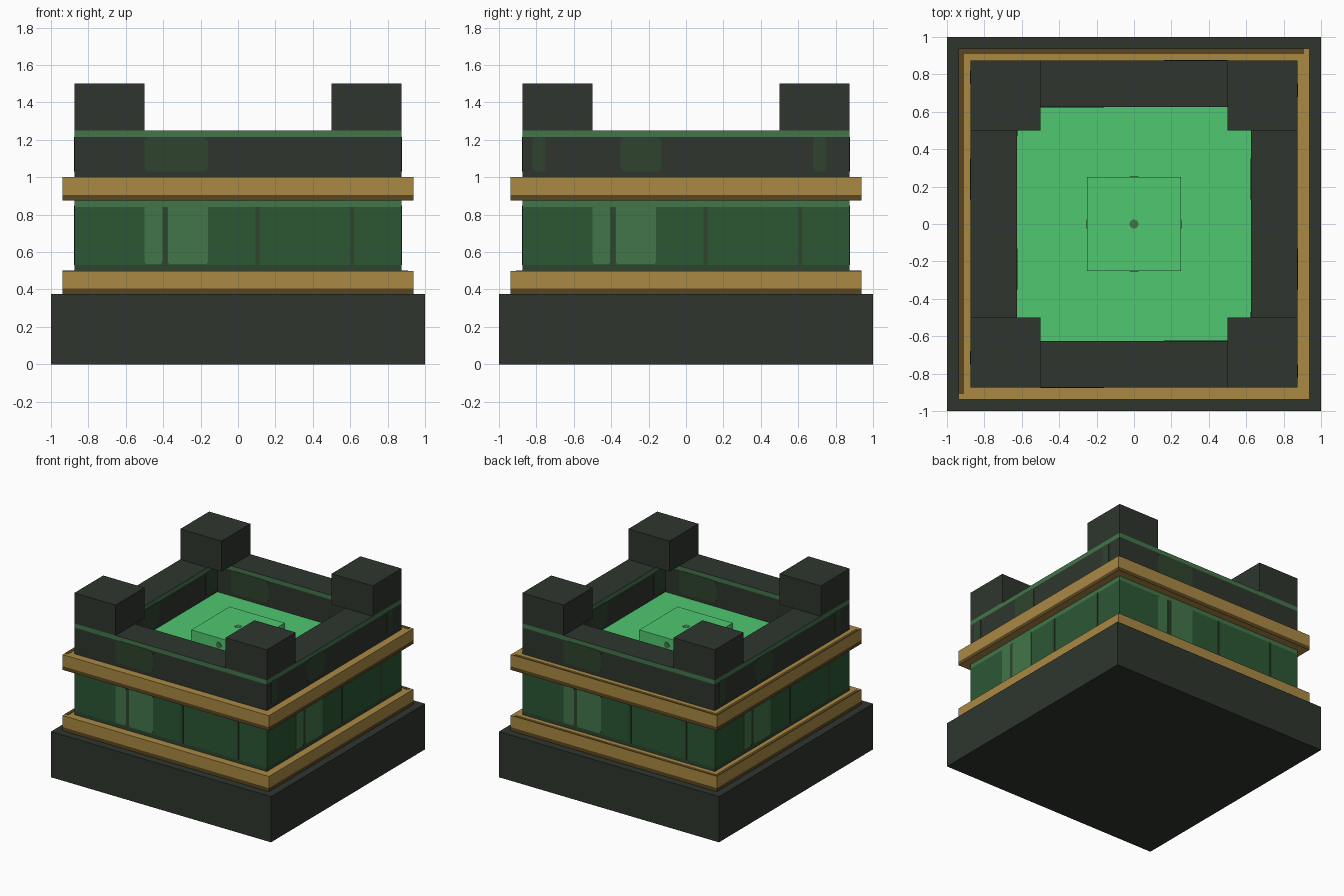
import bpy, bmesh
from math import radians, cos, sin, pi
from mathutils import Matrix, Vector

old = bpy.data.objects.get("Cube")
if old:
    bpy.data.objects.remove(old)


def material(name, rgb):
    lin = [((c / 255 + 0.055) / 1.055) ** 2.4 for c in rgb]
    m = bpy.data.materials.new(name)
    m.use_nodes = True
    m.diffuse_color = (*lin, 1)
    m.node_tree.nodes["Principled BSDF"].inputs["Base Color"].default_value = (*lin, 1)
    return m


CHARCOAL = material("charcoal", (46, 53, 46))
MOSS = material("dark_moss", (46, 68, 46))
PANEL = material("forest_green", (44, 87, 52))
LIGHT = material("light_green", (66, 118, 73))
BRIGHT = material("bright_green", (80, 200, 112))
GOLD = material("gold", (170, 137, 68))
BROWN = material("dark_gold", (90, 70, 32))


def finish(bm, name, mats):
    bmesh.ops.recalc_face_normals(bm, faces=bm.faces)
    me = bpy.data.meshes.new(name)
    bm.to_mesh(me)
    bm.free()
    for m in mats:
        me.materials.append(m)
    ob = bpy.data.objects.new(name, me)
    bpy.context.collection.objects.link(ob)
    return ob


def tier(name, half, levels, sides, cap, inner=None, centre=(0, 0)):
    """Square block, or ring when inner is given, with one colour per side layer."""
    bm = bmesh.new()
    mats = [cap] + sides
    corners = [(-1, -1), (1, -1), (1, 1), (-1, 1)]

    def shell(h):
        loops = [[bm.verts.new((centre[0] + x * h, centre[1] + y * h, z))
                  for x, y in corners] for z in levels]
        for i in range(len(sides)):
            for k in range(4):
                n = (k + 1) % 4
                f = bm.faces.new((loops[i][k], loops[i][n], loops[i + 1][n], loops[i + 1][k]))
                f.material_index = i + 1
        return loops[0], loops[-1]

    outer = shell(half)
    if inner:
        for a, b in zip(outer, shell(inner)):
            for k in range(4):
                n = (k + 1) % 4
                bm.faces.new((a[k], a[n], b[n], b[k]))
    else:
        for loop in outer:
            bm.faces.new(loop)
    return finish(bm, name, mats)


def plates(name, shapes, dist, angles, mat):
    """Thin rounded plates (u0, u1, z0, z1, radius) on walls facing each angle."""
    bm = bmesh.new()
    for ang in angles:
        turn = Matrix.Rotation(radians(ang), 3, 'Z')
        for u0, u1, z0, z1, r in shapes:
            pts = []
            for k, (cu, cz) in enumerate([(u1 - r, z1 - r), (u0 + r, z1 - r),
                                          (u0 + r, z0 + r), (u1 - r, z0 + r)]):
                for s in range(4 if r else 1):
                    t = (k + s / 3) * pi / 2
                    pts.append((cu + r * cos(t), cz + r * sin(t)))
            # Neighbouring arcs may meet in one point
            pts = [p for i, p in enumerate(pts)
                   if (Vector(p) - Vector(pts[i - 1])).length > 1e-5]
            rings = [[bm.verts.new(turn @ Vector((u, -dist - d, z))) for u, z in pts]
                     for d in (-0.002, 0.003)]
            for ring in rings:
                bm.faces.new(ring)
            for i in range(len(pts)):
                bm.faces.new((rings[0][i - 1], rings[0][i], rings[1][i], rings[1][i - 1]))
    return finish(bm, name, [mat])


ALL = (0, 90, 180, 270)

# Base, trims and main body
tier("base", 1, [0, 0.375], [CHARCOAL], CHARCOAL)
tier("body", 0.875, [0.5, 0.53, 0.84, 0.875], [MOSS, PANEL, LIGHT], PANEL)
for name, z in (("lower_trim", 0.375), ("upper_trim", 0.875)):
    tier(name, 0.9375, [z, z + 0.03, z + 0.125], [BROWN, GOLD], GOLD)

    # Dark inlays along two top edges of the trim
    bm = bmesh.new()
    for cx, cy, sx, sy in ((-0.923, 0.014, 0.029, 1.846), (-0.014, 0.923, 1.846, 0.029)):
        place = Matrix.Translation((cx, cy, z + 0.125)) @ Matrix.Diagonal((sx, sy, 0.004, 1))
        bmesh.ops.create_cube(bm, size=1, matrix=place)
    finish(bm, name + "_inlay", [BROWN])

# Painted panels and joints on the body
plates("body_light_panels", [(-0.5, -0.405, 0.535, 0.85, 0.018),
                             (-0.375, -0.16, 0.535, 0.85, 0.018)], 0.875, ALL, LIGHT)
plates("body_joints", [(u - w, u + w, 0.53, 0.84, 0)
                       for u, w in ((-0.39, 0.014), (0.105, 0.011), (0.61, 0.011))],
       0.875, ALL, MOSS)

# Parapet ring with its painted patches, outside and inside
tier("parapet", 0.875, [1, 1.215, 1.25], [CHARCOAL, LIGHT], CHARCOAL, inner=0.625)
front = [(-0.5, -0.16, 1.03, 1.215, 0.03)]
side = [(-0.35, -0.13, 1.03, 1.215, 0.03)]
ends = [(-0.82, -0.75, 1.03, 1.215, 0.02), (0.68, 0.75, 1.03, 1.215, 0.02)]
inner_end = [(0.47, 0.62, 1.03, 1.215, 0.02)]
plates("parapet_front_patches", front, 0.875, (0, 180), MOSS)
plates("parapet_side_patches", side + ends, 0.875, (90, 270), MOSS)
plates("parapet_inner_front_patches", front, -0.625, (0, 180), MOSS)
plates("parapet_inner_side_patches", side + inner_end, -0.625, (90, 270), MOSS)

# Corner blocks on the parapet
for sx, a in ((-1, "left"), (1, "right")):
    for sy, b in ((-1, "front"), (1, "back")):
        tier(f"corner_block_{b}_{'right' if a == 'left' else 'left'}", 0.1875,
             [1.25, 1.5], [CHARCOAL], CHARCOAL, centre=(sx * 0.6875, sy * 0.6875))

# Bright floor and raised centre block with a spot on each face
tier("floor", 0.63, [0.9, 1.003], [BRIGHT], BRIGHT)
tier("centre_block", 0.25, [1, 1.125], [BRIGHT], BRIGHT)
plates("centre_side_spots", [(-0.025, 0.025, 1.04, 1.09, 0.025)], 0.25, ALL, LIGHT)
bm = bmesh.new()
bmesh.ops.create_cone(bm, cap_ends=True, segments=12, radius1=0.025, radius2=0.025,
                      depth=0.006, matrix=Matrix.Translation((0, 0, 1.125)))
finish(bm, "centre_top_spot", [LIGHT])
